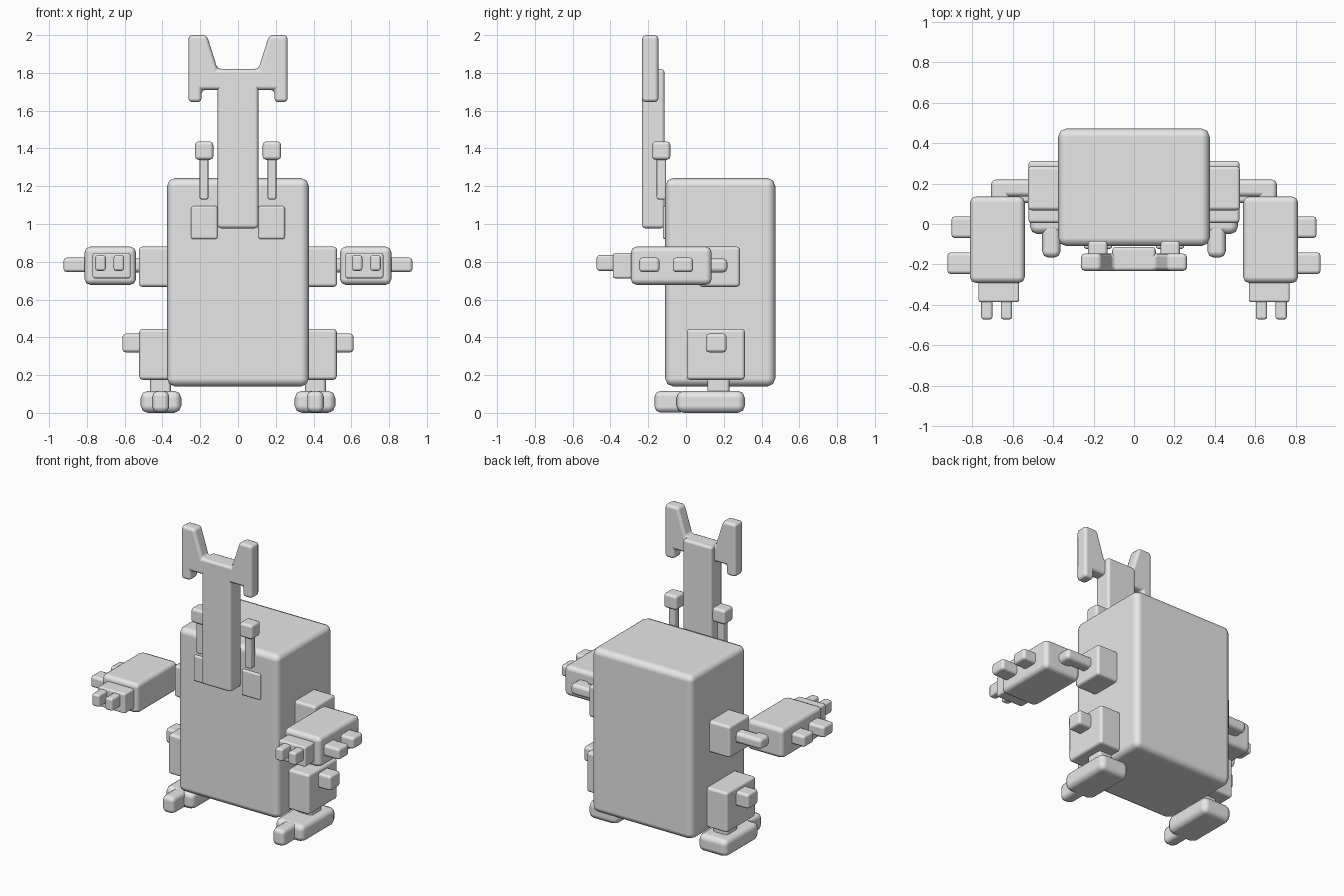
import bpy
import bmesh

if "Cube" in bpy.data.objects:
    bpy.data.objects.remove(bpy.data.objects["Cube"])

grey = bpy.data.materials.new("plain grey")
grey.diffuse_color = (0.8, 0.8, 0.8, 1)
grey.use_nodes = True
grey.node_tree.nodes["Principled BSDF"].inputs["Base Color"].default_value = grey.diffuse_color


def finish(name, bm, bevel, mirror):
    """Turn a bmesh into a softly bevelled, optionally mirrored object."""
    bmesh.ops.recalc_face_normals(bm, faces=bm.faces)
    mesh = bpy.data.meshes.new(name)
    bm.to_mesh(mesh)
    bm.free()
    mesh.materials.append(grey)
    for p in mesh.polygons:
        p.use_smooth = True
    ob = bpy.data.objects.new(name, mesh)
    bpy.context.collection.objects.link(ob)
    b = ob.modifiers.new("bevel", 'BEVEL')
    b.width, b.segments, b.limit_method = bevel, 2, 'ANGLE'
    b.harden_normals = True
    if mirror:
        m = ob.modifiers.new("mirror", 'MIRROR')
        m.use_mirror_merge = False
    return ob


def box(name, x, y, z, bevel=0.015, mirror=True):
    """Box from (min, max) ranges on each axis."""
    bm = bmesh.new()
    bmesh.ops.create_cube(bm, size=1)
    for v in bm.verts:
        v.co = [r[0] if c < 0 else r[1] for c, r in zip(v.co, (x, y, z))]
    return finish(name, bm, bevel, mirror)


def slab(name, pts, y0, y1, bevel):
    """Front-view (x, z) outline extruded along y."""
    bm = bmesh.new()
    face = bm.faces.new([bm.verts.new((x, y0, z)) for x, z in pts])
    out = bmesh.ops.extrude_face_region(bm, geom=[face])
    for v in out["geom"]:
        if isinstance(v, bmesh.types.BMVert):
            v.co.y = y1
    return finish(name, bm, bevel, False)


# Body, neck and forked head
box("body", (-.375, .375), (-.11, .473), (.14, 1.243), .042, False)
box("neck", (-.108, .108), (-.233, -.113), (.977, 1.82), .018, False)
half = [(.108, 1.82), (.165, 2.0), (.263, 2.0), (.263, 1.645), (.193, 1.645), (.193, 1.71)]
slab("forked_head", half + [(-x, z) for x, z in reversed(half)], -.232, -.146, .02)

# Levers on the front of the body
box("lever_plate", (.108, .248), (-.123, -.09), (.92, 1.095), .012)
box("lever_rod", (.157, .203), (-.155, -.105), (1.13, 1.36), .01)
box("lever_knob", (.131, .228), (-.18, -.083), (1.34, 1.437), .018)

# Arms: shoulder, elbow, hand, wrist block and fingers
box("shoulder", (.35, .525), (.068, .286), (.667, .88), .018)
box("upper_arm", (.50, .708), (.135, .22), (.743, .817), .025)
box("elbow", (.615, .708), (.10, .215), (.743, .817), .025)
box("hand", (.54, .812), (-.292, .136), (.678, .88), .03)
box("knuckle_block", (.568, .77), (-.387, -.27), (.712, .846), .012)
for i, x in enumerate((.603, .70)):
    box(f"finger_{i + 1}", (x, x + .056), (-.473, -.37), (.752, .835), .014)
box("front_side_nub", (.79, .924), (-.248, -.14), (.745, .822), .018)
box("rear_side_nub", (.79, .904), (-.07, .038), (.745, .822), .018)

# Legs: hip, peg, ankle, foot and toe
box("hip", (.35, .523), (.004, .312), (.175, .445), .018)
box("hip_peg", (.50, .612), (.105, .215), (.32, .42), .018)
box("ankle", (.355, .465), (.113, .23), (.09, .20), .018)
box("foot", (.30, .515), (-.05, .312), (0, .117), .038)
box("toe", (.364, .454), (-.166, 0), (.002, .116), .03)
